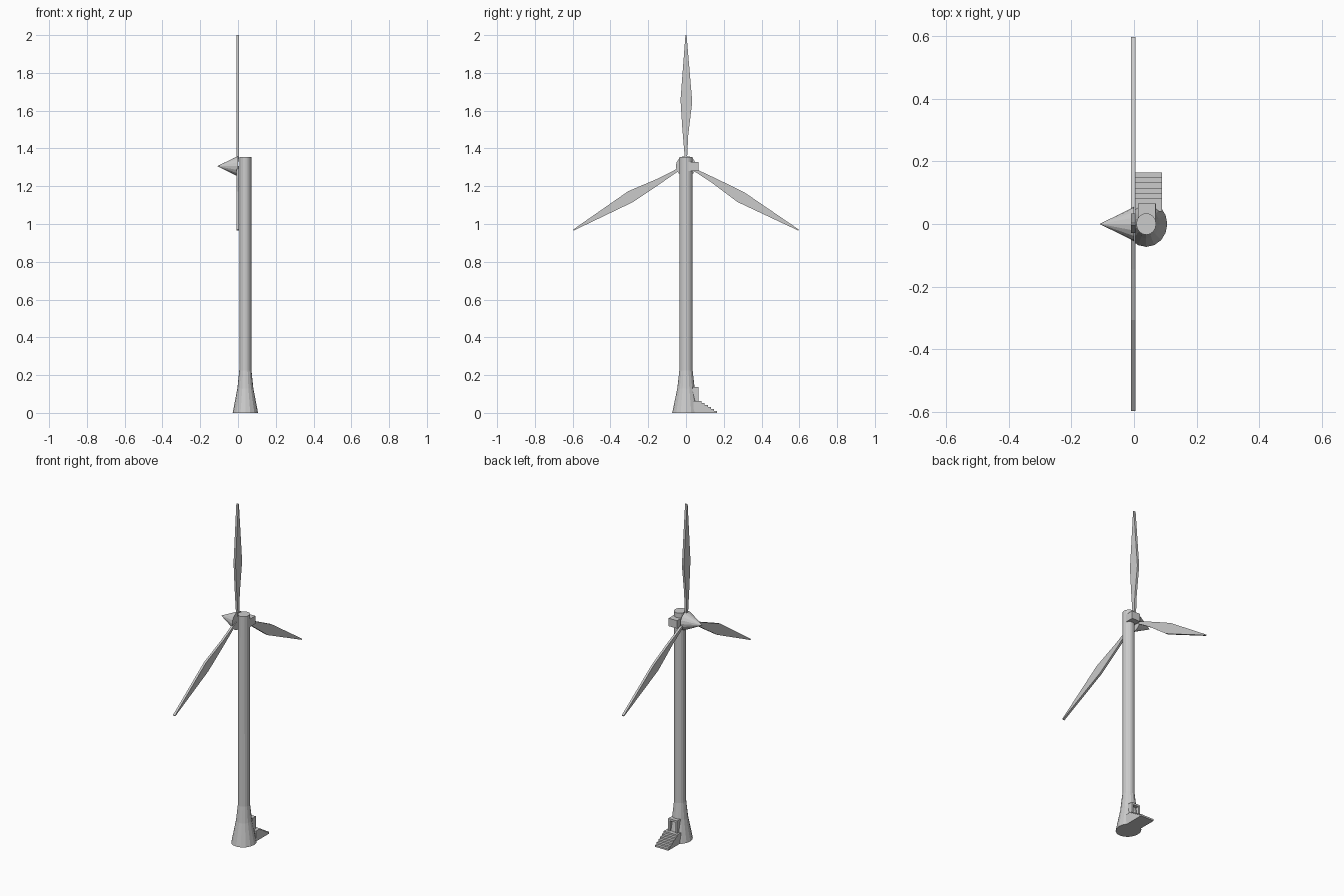
import bpy, bmesh
from math import sin, cos, pi, radians
from mathutils import Matrix, Vector

if "Cube" in bpy.data.objects:
    bpy.data.objects.remove(bpy.data.objects["Cube"])

TOWER_X = 0.039


def make_object(name, bm):
    bmesh.ops.recalc_face_normals(bm, faces=bm.faces)
    mesh = bpy.data.meshes.new(name)
    bm.to_mesh(mesh)
    bm.free()
    obj = bpy.data.objects.new(name, mesh)
    bpy.context.collection.objects.link(obj)
    return obj


def add_box(bm, lo, hi):
    lo, hi = Vector(lo), Vector(hi)
    m = Matrix.Translation((lo + hi) / 2) @ Matrix.Diagonal((*(hi - lo), 1))
    bmesh.ops.create_cube(bm, size=1, matrix=m)


def prism(name, outline, x0, x1):
    """Extrude a (y, z) outline from x0 to x1."""
    bm = bmesh.new()
    face = bm.faces.new([bm.verts.new((x0, y, z)) for y, z in outline])
    ext = bmesh.ops.extrude_face_region(bm, geom=[face])
    moved = [v for v in ext["geom"] if isinstance(v, bmesh.types.BMVert)]
    bmesh.ops.translate(bm, verts=moved, vec=(x1 - x0, 0, 0))
    return make_object(name, bm)


# Tower: slightly oval column with a flared foot
bm = bmesh.new()
sides = 16
rings = []
for r, z in [(0.073, 0), (0.046, 0.13), (0.035, 0.225), (0.0345, 1.355)]:
    rings.append([bm.verts.new((TOWER_X + 0.92 * r * cos(2 * pi * i / sides),
                                r * sin(2 * pi * i / sides), z)) for i in range(sides)])
for a, b in zip(rings, rings[1:]):
    for i in range(sides):
        j = (i + 1) % sides
        bm.faces.new((a[i], a[j], b[j], b[i]))
bm.faces.new(rings[0])
bm.faces.new(rings[-1])
make_object("tower", bm)

# Nose cone of the rotor, pointing to -x
bm = bmesh.new()
bmesh.ops.create_cone(bm, cap_ends=True, segments=16, radius1=0.054, radius2=0, depth=0.11,
                      matrix=Matrix.Translation((-0.055, 0, 1.306)) @ Matrix.Rotation(-pi / 2, 4, 'Y'))
make_object("nose_cone", bm)

# Three flat kite-shaped blades
half = [(-0.005, 0.02), (-0.02, 0.2), (-0.029, 0.345), (-0.003, 0.688),
        (0.003, 0.688), (0.033, 0.335), (0.012, 0.16), (0.005, 0.02)]
for k in range(3):
    blade = prism(f"blade_{k + 1}", half, -0.009, 0.004)
    blade.location = (0, 0, 1.312)
    blade.rotation_euler = (radians(120 * k), 0, 0)

# Housing on the side of the tower top
bm = bmesh.new()
add_box(bm, (0.012, 0.0, 1.28), (0.068, 0.066, 1.327))
make_object("generator_box", bm)

# Entrance stairs
steps, y_out, y_in, height = 6, 0.165, 0.066, 0.062
tread, rise = (y_out - y_in) / steps, height / steps
outline = [(0.04, 0), (y_out, 0)]
for i in range(steps):
    y = y_out - i * tread
    outline += [(y, (i + 1) * rise)]
    outline += [(y - tread if i < steps - 1 else 0.04, (i + 1) * rise)]
prism("entrance_stairs", outline, 0.001, 0.089)

# Door frame: two posts and a lintel
bm = bmesh.new()
for x in (0.012, 0.06):
    add_box(bm, (x, 0.035, 0.055), (x + 0.011, 0.066, 0.125))
add_box(bm, (0.012, 0.035, 0.124), (0.071, 0.066, 0.136))
make_object("door_frame", bm)
